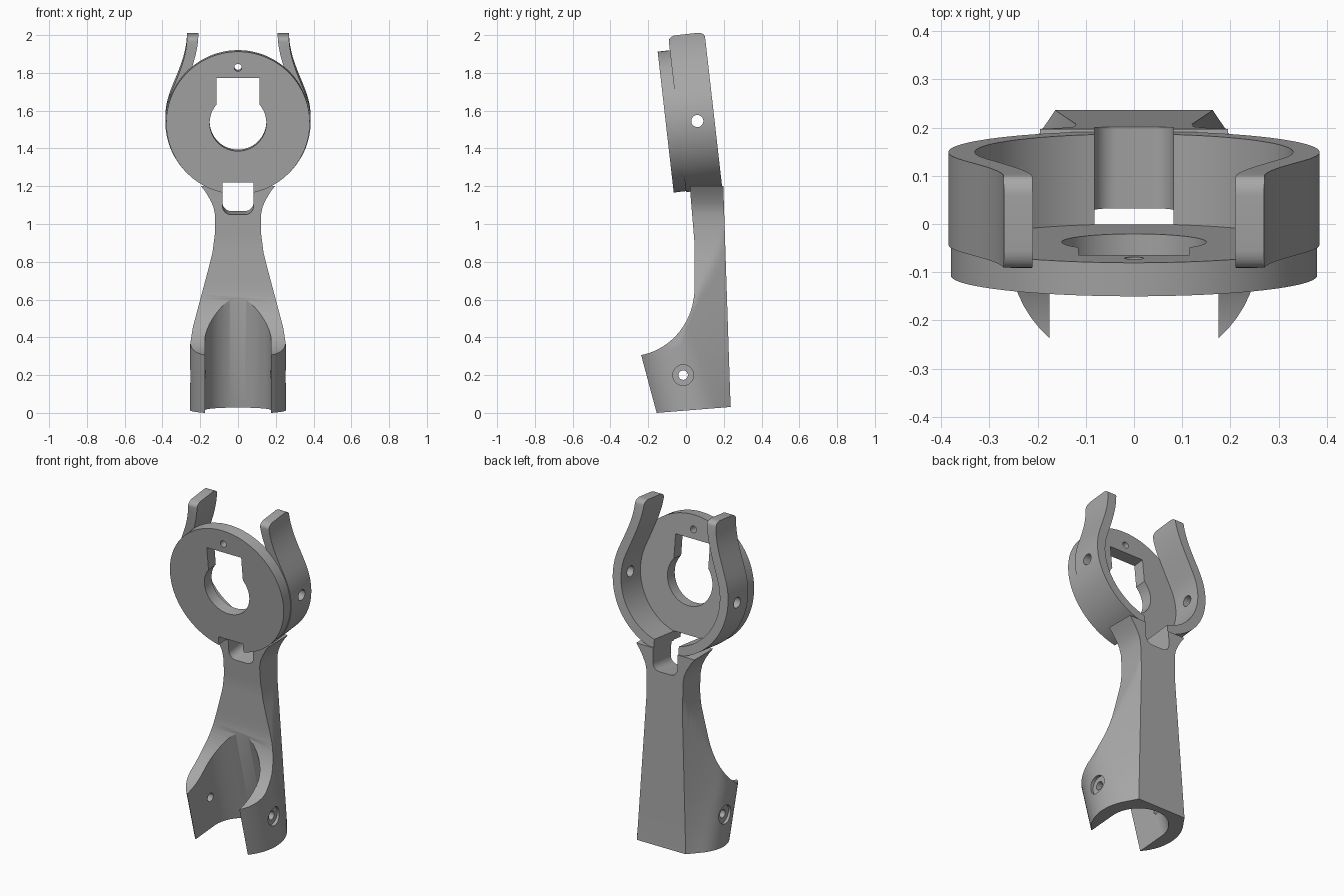
import bpy, bmesh
from math import sin, cos, pi, radians, sqrt, hypot, atan2, acos
from mathutils import Matrix, Vector
from mathutils.geometry import interpolate_bezier

cube = bpy.data.objects.get("Cube")
if cube:
    bpy.data.objects.remove(cube, do_unlink=True)

grey = bpy.data.materials.new("plain grey")
grey.use_nodes = True
grey.diffuse_color = (0.39, 0.39, 0.39, 1)
grey.node_tree.nodes["Principled BSDF"].inputs["Base Color"].default_value = grey.diffuse_color

# Tilted frame of the round head: local y runs from the front face to the back
HEAD = Matrix.Translation((0, -0.107, 1.535)) @ Matrix.Rotation(radians(6.5), 4, 'X')


def make(name, bm, matrix=Matrix()):
    bmesh.ops.recalc_face_normals(bm, faces=bm.faces)
    mesh = bpy.data.meshes.new(name)
    bm.to_mesh(mesh)
    bm.free()
    mesh.transform(matrix)
    mesh.materials.append(grey)
    obj = bpy.data.objects.new(name, mesh)
    bpy.context.collection.objects.link(obj)
    return obj


def loft(sections):
    """Skin closed sections of equal length and cap both ends."""
    bm = bmesh.new()
    rings = [[bm.verts.new(p) for p in s] for s in sections]
    n = len(rings[0])
    for a, b in zip(rings, rings[1:]):
        for i in range(n):
            j = (i + 1) % n
            bm.faces.new((a[i], a[j], b[j], b[i]))
    bm.faces.new(rings[0])
    bm.faces.new(rings[-1])
    return bm


def prism(outline, y0, y1):
    return loft([[(x, y, z) for x, z in outline] for y in (y0, y1)])


def arc(r, a0, a1, n, cx=0, cz=0):
    return [(cx + r * cos(radians(a0 + (a1 - a0) * i / n)),
             cz + r * sin(radians(a0 + (a1 - a0) * i / n))) for i in range(n + 1)]


def circle(r, n, cz=0):
    return arc(r, 0, 360, n, 0, cz)[:-1]


def rod(r, centre, length, matrix=Matrix()):
    """Round cutter lying along x."""
    bm = bmesh.new()
    bmesh.ops.create_cone(bm, cap_ends=True, segments=32, radius1=r, radius2=r, depth=length,
                          matrix=matrix @ Matrix.Translation(centre) @ Matrix.Rotation(pi / 2, 4, 'Y'))
    return make("cutter", bm)


def cut(obj, *cutters):
    for c in cutters:
        mod = obj.modifiers.new("cut", 'BOOLEAN')
        mod.operation, mod.solver, mod.object = 'DIFFERENCE', 'EXACT', c
        bpy.context.view_layer.objects.active = obj
        bpy.ops.object.modifier_apply(modifier=mod.name)
        bpy.data.objects.remove(c, do_unlink=True)


def slot():
    """Cutter with rounded lower corners, below the head."""
    half, low, top, r = 0.082, -0.498, -0.318, 0.045
    outline = [(half, top), (-half, top)]
    outline += arc(r, 180, 270, 8, -half + r, low + r) + arc(r, 270, 360, 8, half - r, low + r)
    return make("cutter", prism(outline, -0.1, 0.5), HEAD)


# Front disc with a softened rim
bm = prism(circle(0.38, 96), 0, 0.07)
rim = [e for e in bm.edges if all(v.co.y < 0.01 for v in e.verts)]
bmesh.ops.bevel(bm, geom=rim, offset=0.014, segments=3, profile=0.5, affect='EDGES')
disc = make("front_disc", bm, HEAD)
keyhole = arc(0.15, 140, 400, 56) + [(0.115, 0.24), (-0.115, 0.24)]
cut(disc, make("cutter", prism(keyhole, -0.1, 0.2), HEAD),
    make("cutter", prism(circle(0.02, 24, 0.295), -0.1, 0.2), HEAD), slot())


# Open ring whose ends sweep up into two prongs
def sweep(*pts):
    return [(p.x, p.y) for p in interpolate_bezier(*[Vector((x, z, 0)) for x, z in pts], 14)]


outer = sweep((0.27, 0.455), (0.27, 0.33), (0.325, 0.234), (0.362, 0.132))
inner = sweep((0.31, 0.113), (0.276, 0.206), (0.212, 0.34), (0.21, 0.455))


def flip(pts):
    return [(-x, z) for x, z in reversed(pts)]


outline = outer + arc(0.385, 20, -200, 80)[1:-1] + flip(outer)
outline += flip(inner) + arc(0.33, -200, 20, 80)[1:-1] + inner
bm = prism(outline, 0.065, 0.258)
tips = [e for e in bm.edges
        if all(v.co.z > 0.45 for v in e.verts) and abs(e.verts[0].co.y - e.verts[1].co.y) < 0.001]
bmesh.ops.bevel(bm, geom=tips, offset=0.04, segments=6, profile=0.5, affect='EDGES')
ring = make("cradle_ring", bm, HEAD)
cut(ring, rod(0.032, (0, 0.167, -0.009), 2, HEAD), slot())

# Stem: a flat back blended into a leaning round clamp
R, LEAN = 0.255, 0.268
SIDE = [(0, 0.255), (0.35, 0.255), (0.45, 0.24), (0.6, 0.2), (0.75, 0.16), (0.85, 0.135),
        (0.95, 0.122), (1.05, 0.122), (1.09, 0.13), (1.13, 0.148), (1.17, 0.172), (1.2, 0.195)]


def side_limit(z):
    for (z0, w0), (z1, w1) in zip(SIDE, SIDE[1:]):
        if z <= z1:
            return w0 + (w1 - w0) * (z - z0) / (z1 - z0)
    return SIDE[-1][1]


def back_y(z):
    return 0.237 - 0.033 * z


def front_y(z):
    if z <= 0.305:
        return -0.155 - 0.28 * z
    if z < 0.66:
        return -0.30 + 0.345 * sqrt(1 - ((0.66 - z) / 0.36) ** 2)
    return 0.045 - 0.025 * max(0, (z - 0.9) / 0.3)


def half_width(y, z):
    limit = side_limit(z)
    if z >= 0.95:
        return limit
    # Section is the hull of the clamp circle and the flat back's corner
    c = 0.03 - LEAN * z
    bx, by = 0.165 - 0.05 * z, back_y(z) - c
    t = atan2(by, bx) - acos(min(1, R / hypot(bx, by)))
    tx, ty = R * cos(t), R * sin(t)
    d = y - c
    x = tx + (bx - tx) * (d - ty) / (by - ty) if d > ty else sqrt(max(0, R * R - d * d))
    return min(x, limit)


def section(z):
    half = []
    for i in range(29):
        y = back_y(z) + (front_y(z) - back_y(z)) * i / 28
        h = 0.08 * (y + 0.155) if z == 0 else z
        half.append((half_width(y, h), y, h))
    return half + [(-x, y, h) for x, y, h in reversed(half)]


levels = [0, 0.1, 0.2] + [0.66 - 0.355 * cos(pi / 2 * i / 18) for i in range(19)]
levels += [0.7 + 0.05 * i for i in range(8)] + [1.07, 1.09, 1.11, 1.13, 1.15, 1.17, 1.2]
stem = make("stem_and_clamp", loft([section(z) for z in levels]))

# Leaning channel through the clamp, open to the front
channel = arc(0.175, 0, 180, 48) + [(-0.175, -1), (0.175, -1)]
gutter = make("cutter", loft([[(x, y + 0.03 - LEAN * z, z) for x, y in channel] for z in (-0.1, 1)]))
bolt = (0, -0.015, 0.2)
cut(stem, gutter, slot(), rod(0.025, bolt, 2))
for s in (-1, 1):
    cut(stem, rod(0.055, (s * 0.335, bolt[1], bolt[2]), 0.2))

# Smooth curved faces, keep hard edges
for obj in (disc, ring, stem):
    bpy.ops.object.select_all(action='DESELECT')
    obj.select_set(True)
    bpy.context.view_layer.objects.active = obj
    bpy.ops.object.shade_smooth_by_angle(angle=radians(28))
